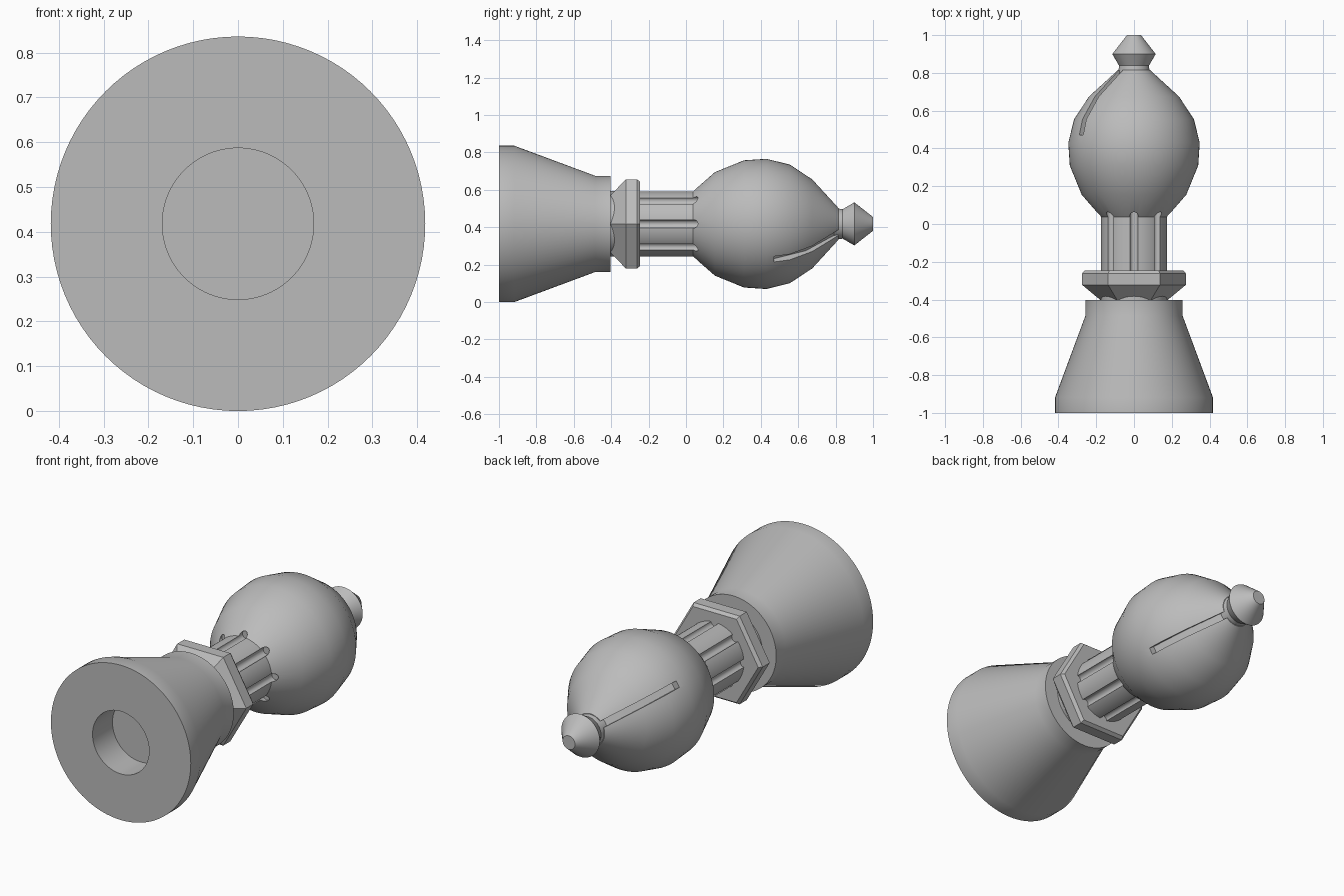
import bpy
import bmesh
import math
from mathutils import Matrix, Vector

if "Cube" in bpy.data.objects:
    bpy.data.objects.remove(bpy.data.objects["Cube"])

AXIS_Z = 0.418          # height of the long axis, which runs along y
SLOT_ANGLE = math.radians(146)

grey = bpy.data.materials.new("light_grey")
grey.use_nodes = True
COLOUR = (0.5, 0.5, 0.5, 1)
grey.diffuse_color = COLOUR
grey.node_tree.nodes["Principled BSDF"].inputs["Base Color"].default_value = COLOUR


def make_object(name, bm):
    bmesh.ops.recalc_face_normals(bm, faces=bm.faces)
    mesh = bpy.data.meshes.new(name)
    bm.to_mesh(mesh)
    bm.free()
    mesh.materials.append(grey)
    obj = bpy.data.objects.new(name, mesh)
    bpy.context.collection.objects.link(obj)
    return obj


def turned(name, profile, sides=96):
    """Revolve (y, radius) points about the long axis; the ends close the solid."""
    bm = bmesh.new()
    verts = [bm.verts.new((r, y, AXIS_Z)) for y, r in profile]
    edges = [bm.edges.new(pair) for pair in zip(verts, verts[1:])]
    bmesh.ops.spin(bm, geom=verts + edges, cent=(0, 0, AXIS_Z), axis=(0, 1, 0),
                   angle=math.tau, steps=sides)
    bmesh.ops.remove_doubles(bm, verts=bm.verts, dist=0.0002)
    return make_object(name, bm)


def select_only(obj):
    bpy.ops.object.select_all(action='DESELECT')
    obj.select_set(True)
    bpy.context.view_layer.objects.active = obj


def cut(obj, cutter):
    select_only(obj)
    mod = obj.modifiers.new("cut", 'BOOLEAN')
    mod.operation = 'DIFFERENCE'
    mod.solver = 'EXACT'
    mod.object = cutter
    bpy.ops.object.modifier_apply(modifier=mod.name)


def smooth(obj):
    select_only(obj)
    bpy.ops.object.shade_smooth_by_angle(angle=math.radians(30))


# Flared base with a round bore in its end
base = turned("base", [(-0.83, 0), (-0.83, 0.169), (-1, 0.169), (-1, 0.418),
                       (-0.918, 0.418), (-0.485, 0.257), (-0.403, 0.257), (-0.403, 0)])

# Six-sided collar, left flat shaded
collar = turned("collar", [(-0.404, 0), (-0.404, 0.176), (-0.322, 0.275),
                           (-0.262, 0.275), (-0.245, 0.26), (-0.245, 0)], sides=6)

# Shaft, head and finial
shaft = turned("shaft", [(-0.405, 0), (-0.405, 0.175), (0.04, 0.175), (0.04, 0)])
head = turned("head", [(0.038, 0), (0.038, 0.175), (0.155, 0.277), (0.31, 0.34),
                       (0.43, 0.348), (0.555, 0.317), (0.675, 0.238),
                       (0.815, 0.085), (0.815, 0)])
finial = turned("finial", [(0.79, 0), (0.79, 0.085), (0.838, 0.079), (0.9, 0.115),
                           (1, 0.037), (1, 0)])

# Eight round flutes run along the shaft into the underside of the head
bm = bmesh.new()
for i in range(8):
    a = math.tau * i / 8
    place = Matrix.Translation((0.175 * math.cos(a), -0.115, AXIS_Z + 0.175 * math.sin(a)))
    bmesh.ops.create_cone(bm, cap_ends=True, segments=24, radius1=0.022, radius2=0.022,
                          depth=0.37, matrix=place @ Matrix.Rotation(math.pi / 2, 4, 'X'))
flute_cutter = make_object("flute_cutter", bm)

# Two opposite slots down the sides of the head
bm = bmesh.new()
slot_profile = [(0.47, 0.305), (0.64, 0.23), (0.83, 0.045), (0.83, 0.45), (0.47, 0.45)]
for angle in (SLOT_ANGLE, SLOT_ANGLE + math.pi):
    out = Vector((math.cos(angle), 0, math.sin(angle)))
    side = Vector((-out.z, 0, out.x))
    start = Vector((0, 0, AXIS_Z)) - side * 0.018
    face = bm.faces.new([bm.verts.new(start + out * r + Vector((0, y, 0)))
                         for y, r in slot_profile])
    new = bmesh.ops.extrude_face_region(bm, geom=[face], use_keep_orig=True)["geom"]
    bmesh.ops.translate(bm, vec=side * 0.036,
                        verts=[v for v in new if isinstance(v, bmesh.types.BMVert)])
slot_cutter = make_object("slot_cutter", bm)

cut(shaft, flute_cutter)
cut(head, flute_cutter)
cut(head, slot_cutter)
for cutter in (flute_cutter, slot_cutter):
    bpy.data.objects.remove(cutter)

for part in (base, shaft, head, finial):
    smooth(part)
